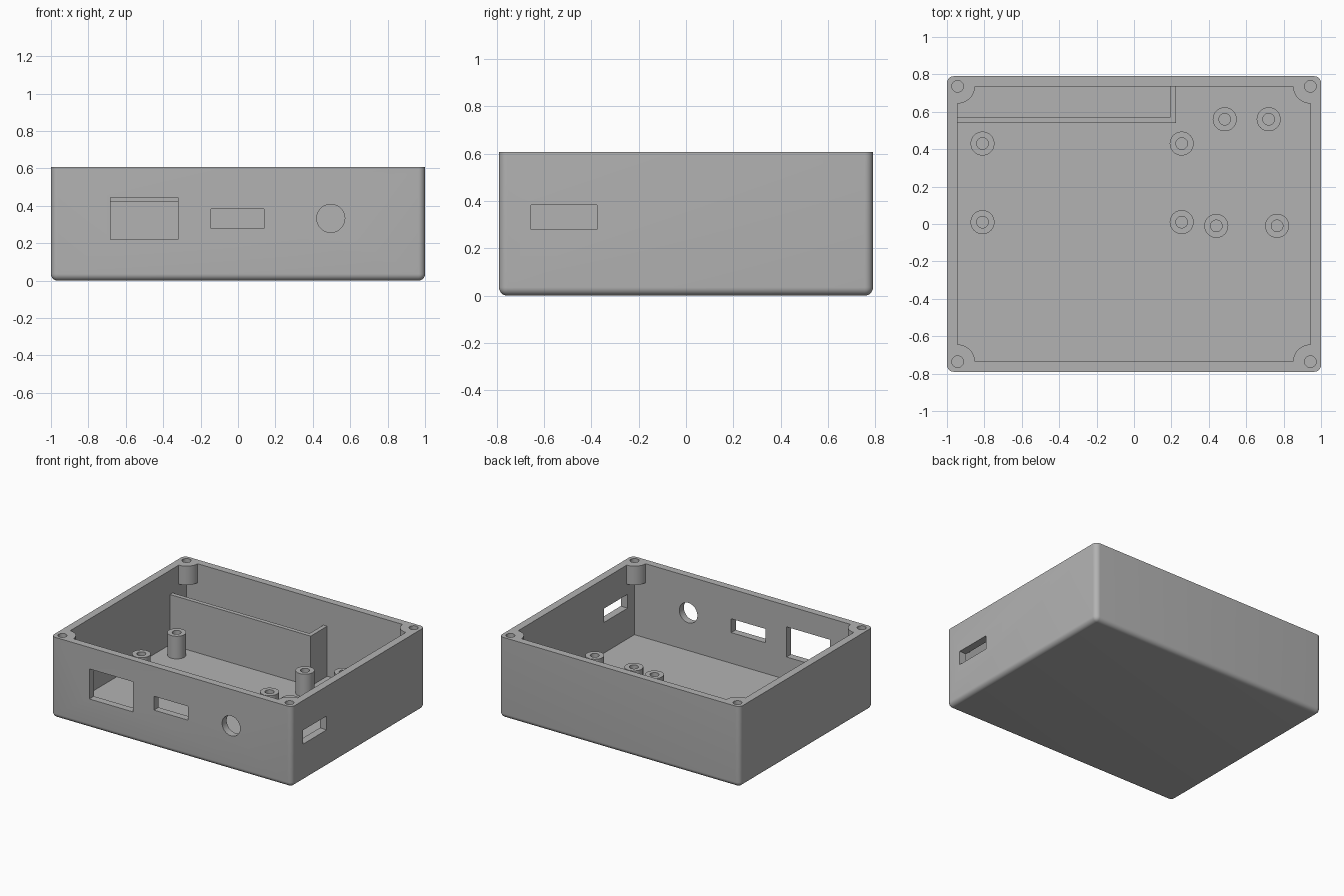
import bpy, bmesh, math
from mathutils import Matrix, Vector

default = bpy.data.objects.get("Cube")
if default:
    bpy.data.objects.remove(default, do_unlink=True)

HX, HY, TOP = 1.0, 0.79, 0.607      # outer half sizes and height
IX, IY, FLOOR = 0.943, 0.736, 0.05  # cavity half sizes and floor level
SEG = 48

grey = bpy.data.materials.new("case grey")
grey.use_nodes = True
colour = (0.45, 0.45, 0.45, 1)
grey.diffuse_color = colour
grey.node_tree.nodes["Principled BSDF"].inputs["Base Color"].default_value = colour


def finish(name, bm):
    bmesh.ops.recalc_face_normals(bm, faces=bm.faces)
    mesh = bpy.data.meshes.new(name)
    bm.to_mesh(mesh)
    bm.free()
    mesh.materials.append(grey)
    obj = bpy.data.objects.new(name, mesh)
    bpy.context.collection.objects.link(obj)
    return obj


def add_box(bm, low, high):
    low, high = Vector(low), Vector(high)
    size = high - low
    matrix = Matrix.Translation((low + high) / 2) @ Matrix.Diagonal((*size, 1))
    return bmesh.ops.create_cube(bm, size=1, matrix=matrix)


def add_cylinder(bm, centre, radius, depth, turn=Matrix()):
    bmesh.ops.create_cone(bm, cap_ends=True, segments=SEG, radius1=radius, radius2=radius,
                          depth=depth, matrix=Matrix.Translation(centre) @ turn)


def activate(obj):
    bpy.ops.object.select_all(action='DESELECT')
    obj.select_set(True)
    bpy.context.view_layer.objects.active = obj


def subtract(obj, cutter):
    activate(obj)
    mod = obj.modifiers.new("cut", 'BOOLEAN')
    mod.operation, mod.solver, mod.object = 'DIFFERENCE', 'EXACT', cutter
    bpy.ops.object.modifier_apply(modifier=mod.name)
    bpy.data.objects.remove(cutter, do_unlink=True)


def smooth(obj):
    activate(obj)
    bpy.ops.object.shade_smooth_by_angle(angle=math.radians(30))


corners = [(sx * IX, sy * IY) for sx in (-1, 1) for sy in (-1, 1)]

# Outer case: rounded everywhere except the open rim
bm = bmesh.new()
add_box(bm, (-HX, -HY, 0), (HX, HY, TOP))
rounded = [e for e in bm.edges if min(v.co.z for v in e.verts) < 0.01]
bmesh.ops.bevel(bm, geom=rounded, offset=0.036, segments=8, profile=0.5, affect='EDGES')
case = finish("case_shell", bm)

# Cavity, leaving the lid screw bosses standing in the corners
bm = bmesh.new()
add_box(bm, (-IX, -IY, FLOOR), (IX, IY, 0.8))
cavity = finish("cavity_cutter", bm)
bm = bmesh.new()
for x, y in corners:
    add_cylinder(bm, (x, y, 0.715), 0.092, 0.5)
subtract(cavity, finish("boss_cutter", bm))
subtract(case, cavity)

# Blind lid screw holes and the port openings
bm = bmesh.new()
for x, y in corners:
    add_cylinder(bm, (x, y, 0.65), 0.031, 0.32)
add_box(bm, (-0.682, -0.9, 0.22), (-0.32, -0.7, 0.446))
add_box(bm, (-0.145, -0.9, 0.28), (0.14, -0.7, 0.384))
add_box(bm, (0.9, -0.655, 0.28), (1.1, -0.376, 0.384))
add_cylinder(bm, (0.496, -0.8, 0.333), 0.075, 0.2, Matrix.Rotation(math.pi / 2, 4, 'X'))
subtract(case, finish("port_cutter", bm))
smooth(case)

# Hollow board standoffs, spun from a profile
standoffs = [(-0.81, 0.43), (0.255, 0.43), (-0.81, 0.01), (0.255, 0.01),
             (0.44, -0.01), (0.765, -0.01), (0.485, 0.56), (0.72, 0.56)]
profile = [(0.064, FLOOR - 0.01), (0.064, 0.22), (0.031, 0.22), (0.031, FLOOR - 0.01)]
for i, (x, y) in enumerate(standoffs, 1):
    bm = bmesh.new()
    verts = [bm.verts.new((r, 0, z)) for r, z in profile]
    edges = [bm.edges.new(pair) for pair in zip(verts, verts[1:])]
    bmesh.ops.spin(bm, geom=verts + edges, cent=(0, 0, 0), axis=(0, 0, 1),
                   angle=math.tau, steps=SEG)
    bmesh.ops.remove_doubles(bm, verts=bm.verts, dist=0.0005)
    post = finish(f"standoff_{i}", bm)
    post.location = (x, y, 0)
    smooth(post)

# L-shaped partition closing off the back corner
outline = [(-IX - 0.01, 0.54), (0.225, 0.54), (0.225, IY + 0.01),
           (0.194, IY + 0.01), (0.194, 0.572), (-IX - 0.01, 0.572)]
bm = bmesh.new()
base = bm.faces.new([bm.verts.new((x, y, FLOOR - 0.01)) for x, y in outline])
raised = bmesh.ops.extrude_face_region(bm, geom=[base])["geom"]
for v in raised:
    if isinstance(v, bmesh.types.BMVert):
        v.co.z = 0.426
if not base.is_valid or len(bm.faces) < 8:
    bmesh.ops.holes_fill(bm, edges=bm.edges, sides=0)
finish("partition", bm)
